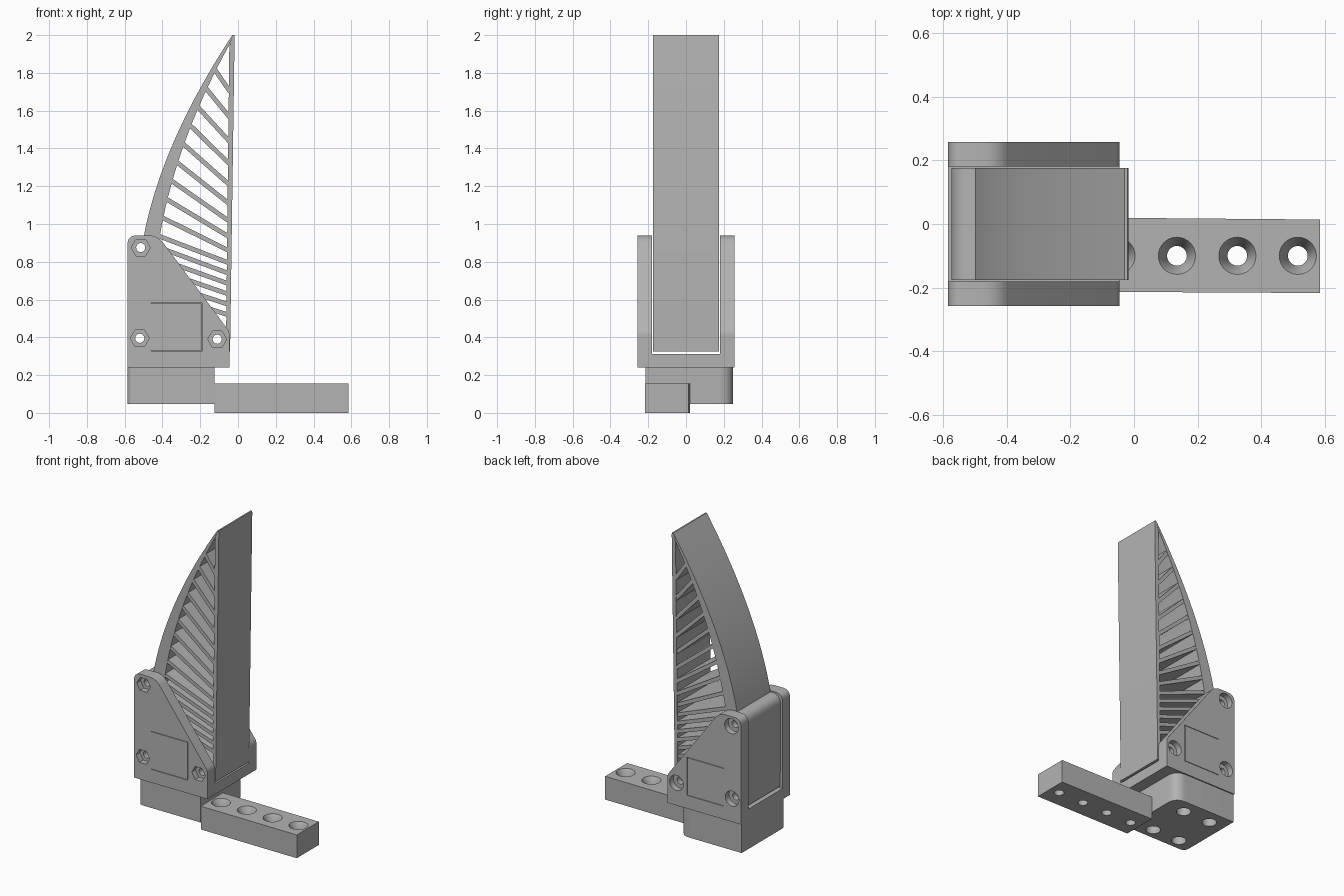
import bpy, bmesh, math
from mathutils import Matrix, Vector

if "Cube" in bpy.data.objects:
    bpy.data.objects.remove(bpy.data.objects["Cube"])

grey = bpy.data.materials.new("matte_grey")
grey.use_nodes = True
grey.diffuse_color = (0.45, 0.45, 0.45, 1)
grey.node_tree.nodes["Principled BSDF"].inputs["Base Color"].default_value = grey.diffuse_color


def make(name, bm):
    bmesh.ops.recalc_face_normals(bm, faces=bm.faces)
    mesh = bpy.data.meshes.new(name)
    bm.to_mesh(mesh)
    bm.free()
    mesh.materials.append(grey)
    obj = bpy.data.objects.new(name, mesh)
    bpy.context.scene.collection.objects.link(obj)
    return obj


def prism(name, outlines, low, high, axis="y"):
    """Extrude outlines: (x, z) along y, or (x, y) along z."""
    bm = bmesh.new()
    for pts in outlines:
        place = (lambda p: (p[0], low, p[1])) if axis == "y" else (lambda p: (p[0], p[1], low))
        face = bm.faces.new([bm.verts.new(place(p)) for p in pts])
        moved = bmesh.ops.extrude_face_region(bm, geom=[face])["geom"]
        step = Vector((0, high - low, 0) if axis == "y" else (0, 0, high - low))
        bmesh.ops.translate(bm, vec=step, verts=[v for v in moved if isinstance(v, bmesh.types.BMVert)])
    return make(name, bm)


def rect(x0, x1, z0, z1):
    return [(x0, z0), (x1, z0), (x1, z1), (x0, z1)]


def rod(name, centre, r1, r2, length, axis="y", sides=32):
    bm = bmesh.new()
    turn = Matrix.Rotation(-math.pi / 2, 4, "X") if axis == "y" else Matrix()
    spin = Matrix.Rotation(math.pi / 6 if sides == 6 else 0, 4, "Z")
    bmesh.ops.create_cone(bm, cap_ends=True, segments=sides, radius1=r1, radius2=r2,
                          depth=length, matrix=Matrix.Translation(centre) @ turn @ spin)
    return make(name, bm)


def cut(obj, cutters):
    for c in cutters:
        c.hide_render = True
        mod = obj.modifiers.new("cut", "BOOLEAN")
        mod.operation, mod.solver, mod.object = "DIFFERENCE", "EXACT", c
    bpy.context.view_layer.update()
    done = obj.evaluated_get(bpy.context.evaluated_depsgraph_get())
    mesh = bpy.data.meshes.new_from_object(done)
    obj.modifiers.clear()
    obj.data = mesh
    for c in cutters:
        bpy.data.objects.remove(c)


def rounded(corners, steps=8):
    """Outline with each (x, y, radius) corner softened."""
    out = []
    for i, (x, y, r) in enumerate(corners):
        p = Vector((x, y))
        if r == 0:
            out.append(p)
            continue
        a = p + (Vector(corners[i - 1][:2]) - p).normalized() * r
        b = p + (Vector(corners[(i + 1) % len(corners)][:2]) - p).normalized() * r
        out += [bezier(a, p, b, k / steps) for k in range(steps + 1)]
    return out


def bezier(a, b, c, t):
    return Vector(a) * (1 - t) ** 2 + Vector(b) * 2 * t * (1 - t) + Vector(c) * t * t


PIVOTS = [(-0.515, 0.875), (-0.52, 0.395), (-0.11, 0.39)]
HALF = 0.176


def pivot_holes():
    return [rod("cutter", (x, 0, z), 0.024, 0.024, 1) for x, z in PIVOTS]


# Side plates with bolt holes, nut pockets and a scored panel
outline = rounded([(-0.585, 0.24, 0), (-0.045, 0.24, 0), (-0.045, 0.43, 0.02),
                   (-0.425, 0.94, 0.05), (-0.585, 0.94, 0.05)])
for name, side, sides in (("front_plate", -1, 6), ("back_plate", 1, 32)):
    plate = prism(name, [outline], side * 0.18, side * 0.258)
    cutters = pivot_holes()
    cutters += [rod("cutter", (x, side * 0.258, z), 0.05, 0.05, 0.08, sides=sides) for x, z in PIVOTS]
    scores = [rect(-0.193, -0.187, 0.33, 0.58), rect(-0.46, -0.187, 0.328, 0.331),
              rect(-0.46, -0.187, 0.579, 0.582)]
    cutters += [prism("cutter", [s], side * 0.25, side * 0.27) for s in scores]
    cut(plate, cutters)

# Floor between the plates
prism("housing_floor", [rect(-0.585, -0.045, 0.24, 0.312)], -0.18, 0.18)

# Mounting block with sockets underneath
block = prism("mounting_block", [rounded([(-0.585, -0.215, 0.04), (-0.125, -0.215, 0),
              (-0.125, 0.25, 0.08), (-0.585, 0.25, 0)])], 0.047, 0.24, "z")
cut(block, [rod("cutter", (x, y, 0.05), 0.045, 0.045, 0.12, "z")
            for x in (-0.475, -0.27) for y in (-0.14, 0.15)])

# Rail with countersunk holes
rail = prism("rail", [[(-0.125, -0.213), (0.585, -0.217), (0.585, 0.014), (-0.125, 0.02)]], 0, 0.155, "z")
cutters = []
for i in range(4):
    x = -0.055 + 0.19 * i
    cutters.append(rod("cutter", (x, -0.1, 0.08), 0.031, 0.031, 0.3, "z"))
    cutters.append(rod("cutter", (x, -0.1, 0.13), 0.031, 0.059, 0.052, "z"))
cut(rail, cutters)

# Finger: curved back
OUTER = ((-0.5, 0.93), (-0.405, 1.43), (-0.03, 2.0))
INNER = ((-0.415, 0.93), (-0.33, 1.435), (-0.045, 1.95))
N = 20
back = [bezier(*OUTER, k / N) for k in range(N + 1)] + [bezier(*INNER, k / N) for k in range(N, -1, -1)]
prism("finger_back", [back], -HALF, HALF)

# Finger: straight contact strip
prism("finger_strip", [[(-0.064, 0.325), (-0.042, 0.325), (-0.018, 1.99), (-0.02, 2.0),
                        (-0.03, 2.0), (-0.046, 1.94)]], -HALF, HALF)

# Finger: slanted ribs joining back and strip
ribs = []
T = 0.012
for i in range(15):
    if i < 10:
        z0, z1 = 1.82 - 0.098 * i, 1.70 - 0.14 * i + 0.0044 * i * i
        x0 = bezier(*INNER, (z0 - 0.93) / 1.02).x - 0.01
    else:
        z0, z1, x0 = 0.94 - 0.06 * (i - 9), 0.796 - 0.055 * (i - 9), -0.43
    a, b = Vector((x0, z0)), Vector((-0.06 + 0.014 * (z1 - 0.4), z1))
    d = (b - a).normalized()
    n = Vector((-d.y, d.x)) * T
    ribs.append([a - n, b - n, b + n, a + n])
prism("finger_ribs", ribs, -HALF + 0.002, HALF - 0.002)

# Finger: heel and toe held between the plates
heel = prism("finger_heel", [rounded([(-0.57, 0.325, 0), (-0.06, 0.325, 0), (-0.06, 0.44, 0),
             (-0.42, 0.46, 0), (-0.415, 0.935, 0), (-0.575, 0.935, 0.07)])], -HALF, HALF)
cut(heel, pivot_holes())

# Smooth the curved parts, keeping edges sharp
bpy.ops.object.select_all(action="DESELECT")
for obj in bpy.context.scene.objects:
    if obj.type == "MESH":
        obj.select_set(True)
        bpy.context.view_layer.objects.active = obj
bpy.ops.object.shade_smooth_by_angle(angle=math.radians(30))
